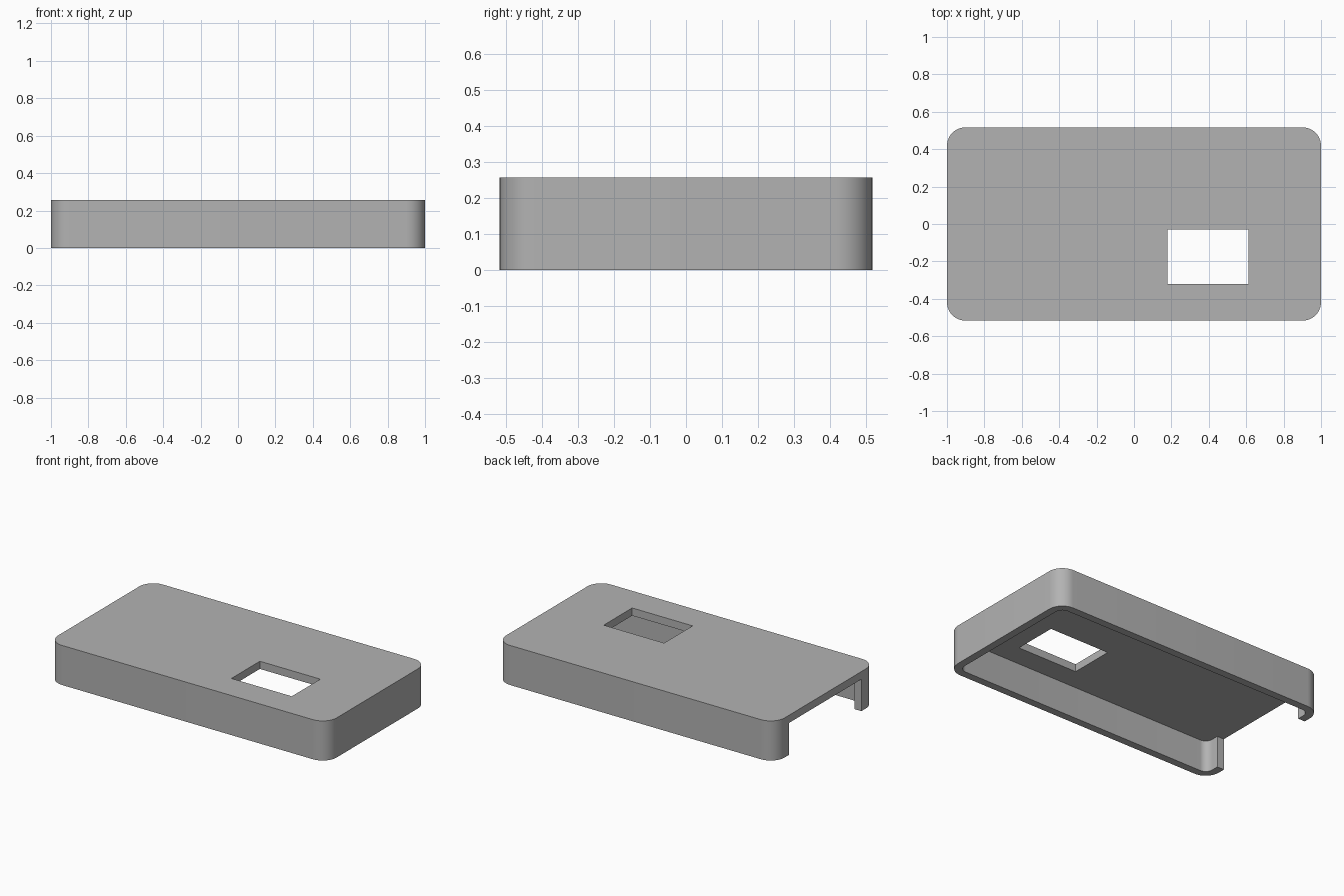
import bpy
import bmesh
from mathutils import Vector

default = bpy.data.objects.get("Cube")
if default:
    bpy.data.objects.remove(default, do_unlink=True)

HALF_X, HALF_Y, HEIGHT = 1.0, 0.517, 0.257
WALL, RADIUS = 0.05, 0.1
CEILING = HEIGHT - WALL
OVER = 0.1  # how far cutters reach past the surface

grey = bpy.data.materials.new("plain_grey")
grey.use_nodes = True
colour = (0.45, 0.45, 0.45, 1)
grey.diffuse_color = colour
grey.node_tree.nodes["Principled BSDF"].inputs["Base Color"].default_value = colour


def block(name, low, high, radius=0):
    """Box between two corners, with optional rounded upright edges."""
    low, high = Vector(low), Vector(high)
    bm = bmesh.new()
    bmesh.ops.create_cube(bm, size=1)
    for v in bm.verts:
        v.co = (low + high) / 2 + v.co * (high - low)
    if radius:
        upright = [e for e in bm.edges
                   if abs(e.verts[0].co.z - e.verts[1].co.z) > 0.01]
        bmesh.ops.bevel(bm, geom=upright, offset=radius, segments=12,
                        profile=0.5, affect='EDGES')
    mesh = bpy.data.meshes.new(name)
    bm.to_mesh(mesh)
    bm.free()
    obj = bpy.data.objects.new(name, mesh)
    bpy.context.collection.objects.link(obj)
    mesh.materials.append(grey)
    return obj


def cut(target, cutter):
    """Subtract the cutter, then discard it."""
    mod = target.modifiers.new(cutter.name, 'BOOLEAN')
    mod.operation, mod.solver, mod.object = 'DIFFERENCE', 'EXACT', cutter
    bpy.context.view_layer.objects.active = target
    bpy.ops.object.modifier_apply(modifier=mod.name)
    bpy.data.objects.remove(cutter, do_unlink=True)


# Outer shell
shell = block("cover_shell", (-HALF_X, -HALF_Y, 0), (HALF_X, HALF_Y, HEIGHT), RADIUS)

# Hollow underside
cut(shell, block("cavity", (WALL - HALF_X, WALL - HALF_Y, -OVER),
                 (HALF_X - WALL, HALF_Y - WALL, CEILING), RADIUS - WALL))

# Open end, leaving short returns at the corners
cut(shell, block("end_opening", (-HALF_X - OVER, -0.37, -OVER),
                 (-HALF_X + 2 * WALL, 0.37, CEILING)))

# Rectangular window through the top plate
cut(shell, block("top_window", (0.178, -0.322, CEILING - OVER),
                 (0.612, -0.03, HEIGHT + OVER)))

# Smooth corners with crisp edges
bpy.ops.object.select_all(action='DESELECT')
shell.select_set(True)
bpy.context.view_layer.objects.active = shell
bpy.ops.object.shade_smooth_by_angle(angle=0.6)
